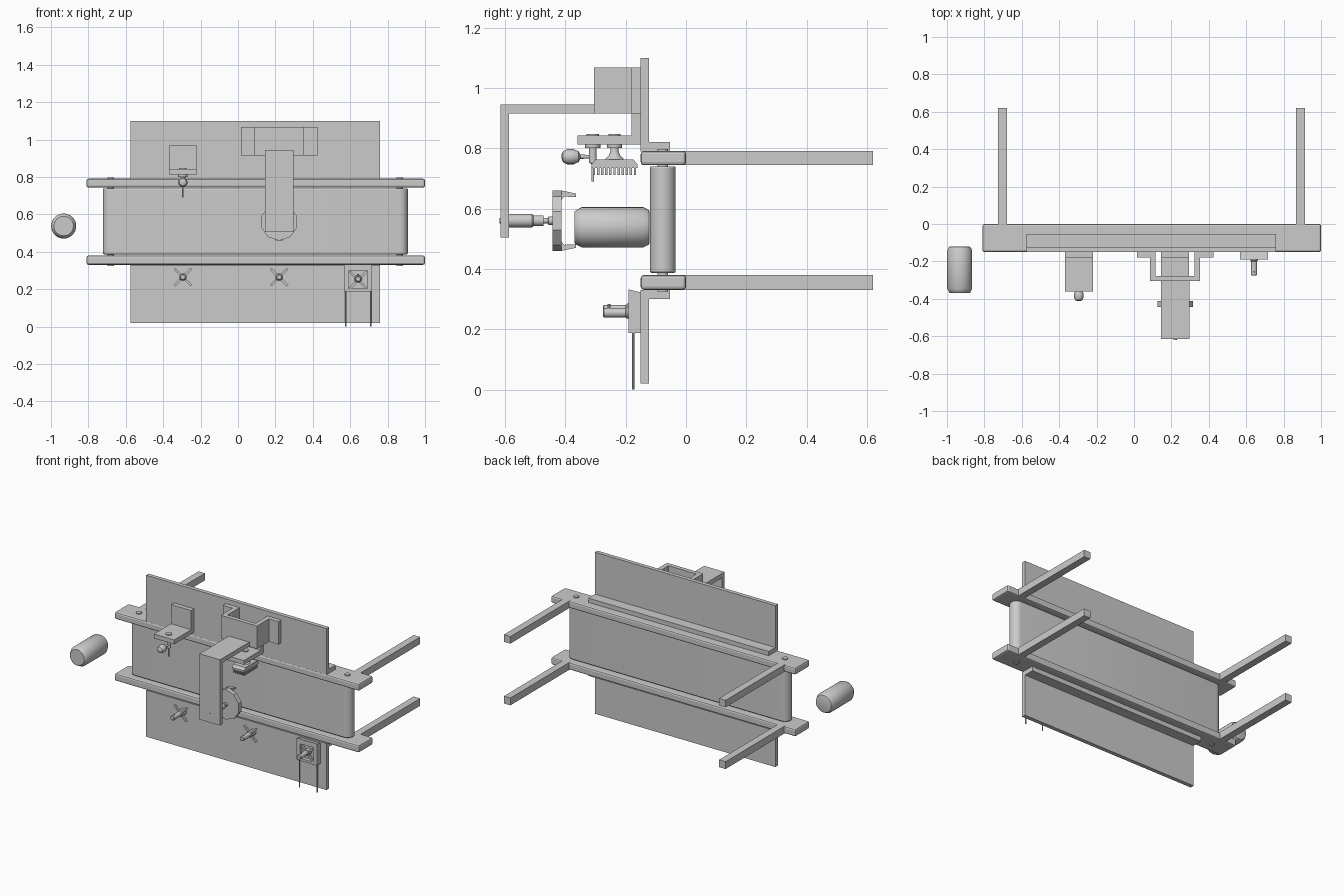
import bpy, bmesh, math
from mathutils import Matrix, Vector

cube = bpy.data.objects.get("Cube")
if cube:
    bpy.data.objects.remove(cube, do_unlink=True)


def finish(name, bm, smooth=False, bevel=0):
    bmesh.ops.recalc_face_normals(bm, faces=bm.faces)
    mesh = bpy.data.meshes.new(name)
    bm.to_mesh(mesh)
    bm.free()
    ob = bpy.data.objects.new(name, mesh)
    bpy.context.collection.objects.link(ob)
    if bevel:
        mod = ob.modifiers.new("Bevel", 'BEVEL')
        mod.width, mod.segments = bevel, 2
        mod.limit_method = 'ANGLE'
    if smooth:
        bpy.ops.object.select_all(action='DESELECT')
        ob.select_set(True)
        bpy.context.view_layer.objects.active = ob
        bpy.ops.object.shade_smooth_by_angle(angle=math.radians(35))
    return ob


def add_box(bm, x, y, z):
    size = Vector((x[1] - x[0], y[1] - y[0], z[1] - z[0]))
    mid = Vector((sum(x), sum(y), sum(z))) / 2
    bmesh.ops.create_cube(bm, size=1, matrix=Matrix.Translation(mid) @ Matrix.Diagonal(size).to_4x4())


def box(name, x, y, z, bevel=0):
    bm = bmesh.new()
    add_box(bm, x, y, z)
    return finish(name, bm, bevel=bevel)


def extrude(name, points, axis, start, end, smooth=False, bevel=0):
    """Extrude a flat outline along x, y or z."""
    bm = bmesh.new()
    k = 'xyz'.index(axis)

    def place(p):
        co = list(p)
        co.insert(k, start)
        return co
    face = bm.faces.new([bm.verts.new(place(p)) for p in points])
    out = bmesh.ops.extrude_face_region(bm, geom=[face])
    shift = Vector((0, 0, 0))
    shift[k] = end - start
    bmesh.ops.translate(bm, vec=shift, verts=[v for v in out['geom'] if isinstance(v, bmesh.types.BMVert)])
    return finish(name, bm, smooth, bevel)


def lathe(name, profile, axis, centre, sides=24):
    """Turn (radius, position) pairs around an axis through centre."""
    bm = bmesh.new()
    rings = []
    for r, h in profile:
        ring = []
        for i in range(sides):
            a = math.tau * i / sides
            u, v = centre[0] + r * math.cos(a), centre[1] + r * math.sin(a)
            ring.append(bm.verts.new((u, h, v) if axis == 'y' else (u, v, h)))
        rings.append(ring)
    for low, high in zip(rings, rings[1:]):
        for i in range(sides):
            j = (i + 1) % sides
            bm.faces.new((low[i], low[j], high[j], high[i]))
    bm.faces.new(rings[0])
    bm.faces.new(rings[-1])
    return finish(name, bm, True)


LEFT_ROLL, RIGHT_ROLL, ROLL_Y = -0.68, 0.865, -0.077
FAN, FAN_Z = 0.22, 0.265
PLATE = -0.15

# Conveyor rails, rear legs and roller pins
for level, (z0, z1) in {"lower": (0.331, 0.38), "upper": (0.744, 0.791)}.items():
    box(level + "_rail", (-0.81, 1.0), (PLATE, 0), (z0, z1), bevel=0.01)
    for side, x in (("right", -0.727), ("left", 0.866)):
        box(f"{level}_{side}_leg", (x, x + 0.048), (-0.01, 0.62), (z0, z1))
    for side, x in (("right", LEFT_ROLL), ("left", RIGHT_ROLL)):
        lathe(f"{level}_{side}_pin", [(0.018, z0 - 0.006), (0.018, z1 + 0.006)], 'z', (x, ROLL_Y), 16)

# Belt wrapped round both rollers
belt = []
for x, a0 in ((RIGHT_ROLL, -90), (LEFT_ROLL, 90)):
    for i in range(13):
        a = math.radians(a0 + 15 * i)
        belt.append((x + 0.043 * math.cos(a), ROLL_Y + 0.043 * math.sin(a)))
extrude("belt", belt, 'z', 0.387, 0.74, smooth=True, bevel=0.006)

# L-shaped mounting plates above and below
BACK, FOOT = -0.123, -0.053
extrude("upper_plate", [(PLATE, 0.79), (FOOT, 0.79), (FOOT, 0.82), (BACK, 0.82), (BACK, 1.1), (PLATE, 1.1)],
        'x', -0.575, 0.76)
extrude("lower_plate", [(PLATE, 0.331), (FOOT, 0.331), (FOOT, 0.3), (BACK, 0.3), (BACK, 0.02), (PLATE, 0.02)],
        'x', -0.575, 0.76)

# Can beside the conveyor
lathe("can", [(0.052, -0.369), (0.056, -0.366), (0.067, -0.345), (0.067, -0.142), (0.057, -0.123), (0.052, -0.121)],
      'y', (-0.932, 0.538), 32)

# Hat-shaped bracket, open above and below
half = [(0.205, -0.15), (0.205, -0.18), (0.134, -0.18), (0.134, -0.305)]
inner = [(0.104, -0.277), (0.104, -0.15)]
outline = [(FAN + x, y) for x, y in half]
outline += [(FAN - x, y) for x, y in reversed(half)]
outline += [(FAN - x, y) for x, y in reversed(inner)]
outline += [(FAN + x, y) for x, y in inner]
extrude("hat_bracket", outline, 'z', 0.915, 1.068)

# Hanging arm
extrude("hanging_arm", [(-0.305, 0.945), (-0.615, 0.945), (-0.615, 0.505), (-0.586, 0.505), (-0.586, 0.915),
                        (-0.305, 0.915)], 'x', FAN - 0.075, FAN + 0.077)

# Gripper: piston, disc and two fingers
GZ = 0.56
lathe("gripper_piston", [(0.009, -0.619), (0.009, -0.586), (0.022, -0.586), (0.022, -0.51), (0.018, -0.505),
                         (0.018, -0.473), (0.009, -0.473), (0.009, -0.458), (0.014, -0.456), (0.014, -0.443)],
      'y', (FAN, GZ))
disc = [(FAN + 0.1 * math.sin(math.tau * i / 10), GZ - 0.1 * math.cos(math.tau * i / 10)) for i in range(10)]
extrude("gripper_disc", disc, 'y', -0.443, -0.413)
for name, s in (("upper_finger", 1), ("lower_finger", -1)):
    finger = [(-0.413, 0.068), (-0.405, 0.08), (-0.365, 0.078), (-0.365, 0.09), (-0.413, 0.1)]
    extrude(name, [(y, GZ + s * z) for y, z in finger], 'x', FAN - 0.02, FAN + 0.02)

# Small shelves carrying the nozzle and the brush
SPRAY = -0.295
for name, x, y in (("nozzle", SPRAY, -0.309), ("brush", FAN, -0.237)):
    shelf = [(PLATE, 0.97), (-0.18, 0.97), (-0.18, 0.842), (-0.36, 0.842), (-0.36, 0.813), (PLATE, 0.813)]
    extrude(name + "_shelf", shelf, 'x', x - 0.075, x + 0.075)
    lathe(name + "_nut", [(0.02, 0.842), (0.02, 0.848)], 'z', (x, y), 12)
    lathe(name + "_collar", [(0.025, 0.801), (0.025, 0.813)], 'z', (x, y))

# Spray nozzle with bulb
lathe("nozzle_body", [(0.013, 0.813), (0.013, 0.752), (0.005, 0.748), (0.004, 0.69)], 'z', (SPRAY, -0.309), 16)
lathe("nozzle_bulb", [(0.008, -0.412), (0.019, -0.407), (0.025, -0.394), (0.025, -0.372), (0.018, -0.356),
                      (0.007, -0.35), (0.006, -0.315)], 'y', (SPRAY, 0.772), 20)

# Brush head, stem and bristles
BY = -0.237
lathe("brush_stem", [(0.014, 0.813), (0.014, 0.79), (0.018, 0.778), (0.032, 0.762), (0.032, 0.755)], 'z', (FAN, BY))
extrude("brush_head", [(BY - 0.076, 0.735), (BY + 0.076, 0.735), (BY + 0.076, 0.747), (BY + 0.062, 0.763),
                       (BY - 0.062, 0.763), (BY - 0.076, 0.747)], 'x', FAN - 0.045, FAN + 0.045)
bm = bmesh.new()
for i in range(11):
    for j in range(6):
        x, y = FAN - 0.0375 + 0.015 * j, BY - 0.068 + 0.0136 * i
        add_box(bm, (x - 0.004, x + 0.004), (y - 0.004, y + 0.004), (0.711, 0.737))
finish("brush_bristles", bm)

# Three spindles with crossed blades
BOX = 0.642
for name, x in (("right", SPRAY), ("middle", FAN), ("left", BOX)):
    lathe(name + "_spindle", [(0.012, -0.275), (0.016, -0.272), (0.016, -0.2), (0.02, -0.195), (0.02, PLATE)],
          'y', (x, FAN_Z - (0.01 if x == BOX else 0)), 16)
    lathe(name + "_spindle_knob", [(0.005, FAN_Z), (0.005, FAN_Z + 0.018)], 'z', (x, -0.255), 10)
    bm = bmesh.new()
    for angle in (45, -45):
        bit = bmesh.new()
        add_box(bit, (-0.064, 0.064), (-0.006, 0.006), (-0.006, 0.006))
        turn = Matrix.Translation((x, -0.184, FAN_Z - (0.015 if x == BOX else 0)))
        bit.transform(turn @ Matrix.Rotation(math.radians(angle), 4, 'Y'))
        temp = bpy.data.meshes.new("blade")
        bit.to_mesh(temp)
        bit.free()
        bm.from_mesh(temp)
        bpy.data.meshes.remove(temp)
    finish(name + "_cross_blades", bm)

# Square housing round the left spindle, with hood and two wires
bm = bmesh.new()
X0, X1, Y0 = BOX - 0.075, BOX + 0.075, -0.19
for x in ((X0, X0 + 0.024), (X1 - 0.024, X1)):
    add_box(bm, x, (Y0, PLATE), (0.187, 0.315))
for z in ((0.187, 0.203), (0.3, 0.315)):
    add_box(bm, (X0 + 0.024, X1 - 0.024), (Y0, PLATE), z)
add_box(bm, (X0 + 0.024, X1 - 0.024), (-0.165, PLATE), (0.203, 0.3))
finish("spindle_housing", bm)
extrude("housing_hood", [(Y0, 0.315), (Y0, 0.332), (PLATE, 0.322), (PLATE, 0.31)], 'x', X0, X1)
for side, x in (("right", BOX - 0.065), ("left", BOX + 0.067)):
    lathe(side + "_wire", [(0.004, 0), (0.004, 0.19)], 'z', (x, -0.175), 8)
